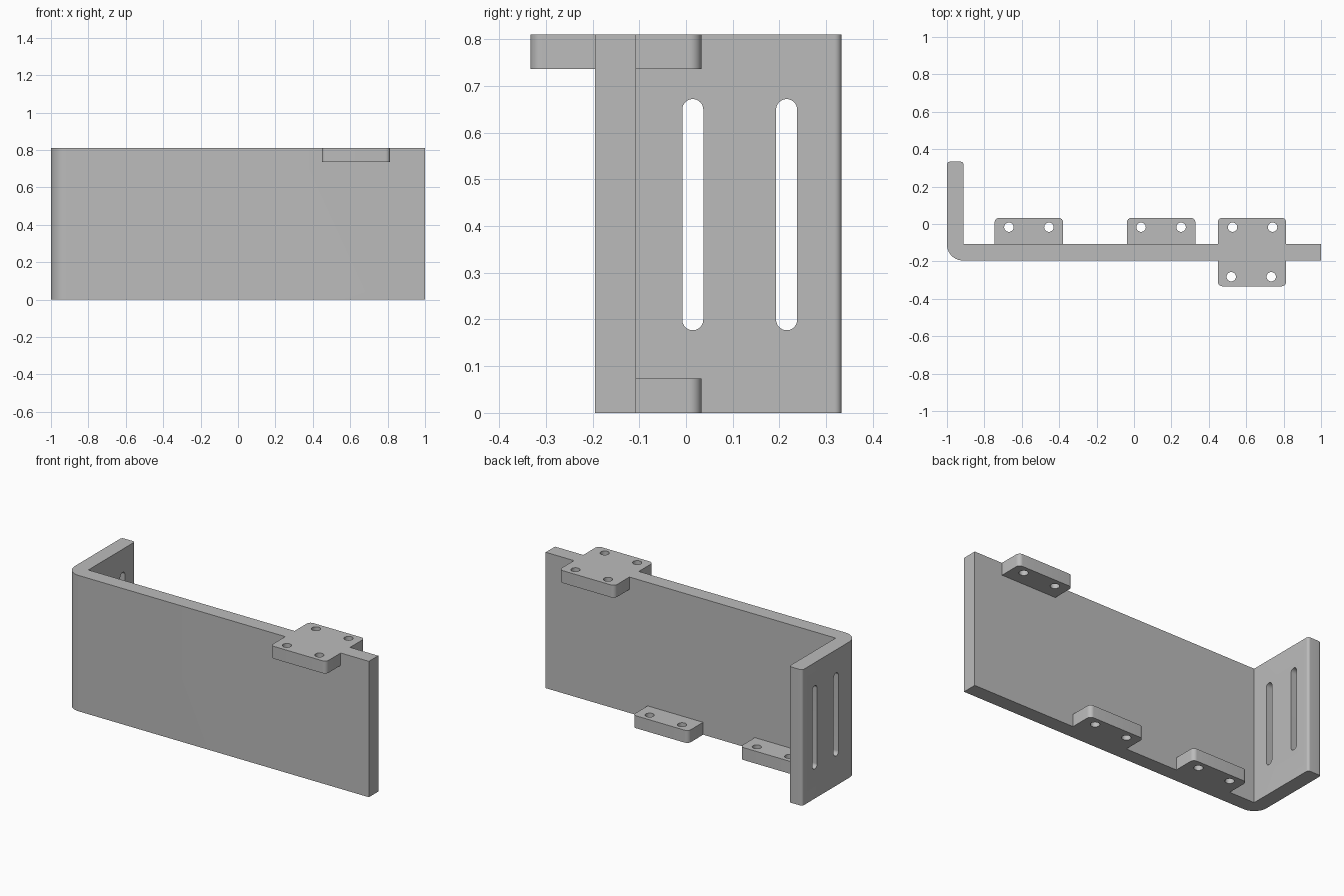
import bpy
import bmesh
import math
from mathutils import Vector

cube = bpy.data.objects.get("Cube")
if cube:
    bpy.data.objects.remove(cube, do_unlink=True)

grey = bpy.data.materials.new("plain grey")
grey.use_nodes = True
grey.diffuse_color = (0.5, 0.5, 0.5, 1)
grey.node_tree.nodes["Principled BSDF"].inputs["Base Color"].default_value = (0.5, 0.5, 0.5, 1)

HEIGHT = 0.81
FRONT, BACK = -0.195, -0.107      # faces of the long panel
END = 0.333                       # depth of the side flange
THICK = 0.074                     # thickness of the tabs


def fillet(corners, steps=10):
    """Outline from right-angled corners (u, v, radius)."""
    out = []
    for i, (u, v, r) in enumerate(corners):
        p = Vector((u, v))
        if r == 0:
            out.append(p)
            continue
        a = (Vector(corners[i - 1][:2]) - p).normalized()
        b = (Vector(corners[(i + 1) % len(corners)][:2]) - p).normalized()
        for k in range(steps + 1):
            t = math.pi / 2 * k / steps
            out.append(p + r * (a * (1 - math.sin(t)) + b * (1 - math.cos(t))))
    return [p for i, p in enumerate(out) if (p - out[i - 1]).length > 1e-5]


def rect(u0, u1, v0, v1, r):
    return fillet([(u0, v0, r), (u1, v0, r), (u1, v1, r), (u0, v1, r)])


def circle(u, v, r):
    return rect(u - r, u + r, v - r, v + r, r)


def prism(name, loops, lo, hi, axis="z"):
    """Solid from an outline followed by its holes, pushed along one axis."""
    bm = bmesh.new()
    caps = ([], [])
    for loop in loops:
        rings = [[bm.verts.new((p.x, p.y, w)) for p in loop] for w in (lo, hi)]
        for i in range(len(loop)):
            bm.faces.new((rings[0][i - 1], rings[0][i], rings[1][i], rings[1][i - 1]))
            for cap, ring in zip(caps, rings):
                cap.append(bm.edges.get((ring[i - 1], ring[i])))
    for cap in caps:
        bmesh.ops.triangle_fill(bm, edges=cap, use_beauty=True, normal=(0, 0, 1))
    for v in bm.verts:
        x, y, z = v.co
        v.co = {"x": (z, x, y), "y": (x, z, y), "z": (x, y, z)}[axis]
    bmesh.ops.recalc_face_normals(bm, faces=bm.faces[:])
    mesh = bpy.data.meshes.new(name)
    bm.to_mesh(mesh)
    bm.free()
    mesh.materials.append(grey)
    obj = bpy.data.objects.new(name, mesh)
    bpy.context.collection.objects.link(obj)
    return obj


def combine(body, tool, operation):
    tool.hide_render = True
    mod = body.modifiers.new(tool.name, "BOOLEAN")
    mod.operation, mod.solver, mod.object = operation, "EXACT", tool
    bpy.context.view_layer.objects.active = body
    bpy.ops.object.modifier_apply(modifier=mod.name)
    bpy.data.objects.remove(tool, do_unlink=True)


# Long panel with the side flange bent back at its right end
body = prism("bracket", [fillet([
    (-1, FRONT, 0.085), (1, FRONT, 0), (1, BACK, 0), (-0.912, BACK, 0),
    (-0.912, END, 0.015), (-1, END, 0.015)])], 0, HEIGHT)

# Large rounded lower corner at the panel's free end
corner = fillet([(0.9, 0.42, 0), (1, 0.42, 0), (1, 0, 0.42), (0.5, 0, 0)], 24)[2:-1]
outside = [Vector((corner[-1].x, -0.1)), Vector((1.1, -0.1)), Vector((1.1, 0.42))]
combine(body, prism("corner_cutter", [corner + outside], -0.4, 0.1, "y"), "DIFFERENCE")

# Two upright slots through the flange
for y in (0.0145, 0.2155):
    slot = rect(y - 0.0225, y + 0.0225, 0.177, 0.672, 0.0225)
    combine(body, prism("slot_cutter", [slot], -1.1, -0.8, "x"), "DIFFERENCE")

# Lower mounting tabs, two holes each
HOLE = 0.025
for x in (-0.562, 0.145):
    outline = rect(x - 0.183, x + 0.183, -0.165, 0.033, 0.025)
    holes = [circle(x + dx, -0.017, HOLE) for dx in (-0.107, 0.107)]
    combine(body, prism("lower_tab", [outline] + holes, 0, THICK), "UNION")

# Square upper tab straddling the panel, four holes
outline = rect(0.448, 0.814, -END, 0.033, 0.025)
holes = [circle(x + shift, y, HOLE) for x in (0.52, 0.734)
         for y, shift in ((-0.282, 0), (-0.017, 0.007))]
combine(body, prism("upper_tab", [outline] + holes, HEIGHT - THICK, HEIGHT), "UNION")

# Smooth the curved walls, keep the edges crisp
bpy.ops.object.select_all(action="DESELECT")
body.select_set(True)
bpy.context.view_layer.objects.active = body
bpy.ops.object.shade_smooth_by_angle(angle=math.radians(30))
